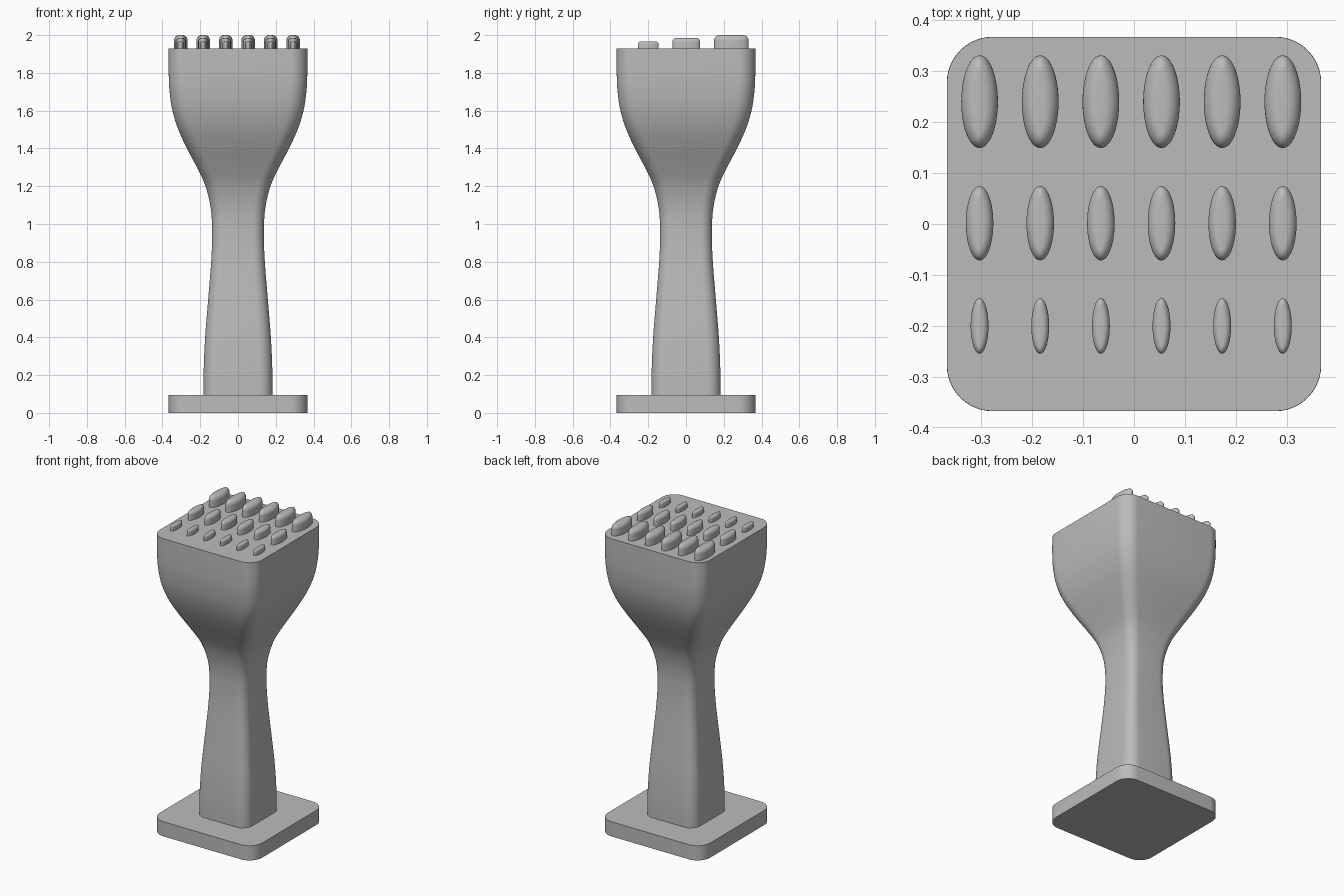
import bpy, bmesh, math

if "Cube" in bpy.data.objects:
    bpy.data.objects.remove(bpy.data.objects["Cube"], do_unlink=True)

GREY = (0.5, 0.5, 0.5, 1)
mat = bpy.data.materials.new("plain grey")
mat.use_nodes = True
mat.diffuse_color = GREY
mat.node_tree.nodes["Principled BSDF"].inputs["Base Color"].default_value = GREY


def rounded_square(half, radius, z, steps=10):
    """Ring of points around a square with rounded corners."""
    ring = []
    for corner in range(4):
        mid = math.radians(45 + 90 * corner)
        cx = math.copysign(half - radius, math.cos(mid))
        cy = math.copysign(half - radius, math.sin(mid))
        for i in range(steps + 1):
            a = math.pi / 2 * (corner + i / steps)
            ring.append((cx + radius * math.cos(a), cy + radius * math.sin(a), z))
    return ring


def ellipse(cx, cy, rx, ry, z, steps=40):
    angles = [math.tau * i / steps for i in range(steps)]
    return [(cx + rx * math.cos(a), cy + ry * math.sin(a), z) for a in angles]


def loft(name, rings, angle=40):
    """Skin a stack of rings, cap both ends and shade it smooth."""
    bm = bmesh.new()
    loops = [[bm.verts.new(p) for p in ring] for ring in rings]
    n = len(loops[0])
    for low, high in zip(loops, loops[1:]):
        for i in range(n):
            j = (i + 1) % n
            bm.faces.new((low[i], low[j], high[j], high[i]))
    bm.faces.new(loops[0][::-1])
    bm.faces.new(loops[-1])
    mesh = bpy.data.meshes.new(name)
    bm.to_mesh(mesh)
    bm.free()
    mesh.materials.append(mat)
    obj = bpy.data.objects.new(name, mesh)
    bpy.context.collection.objects.link(obj)
    bpy.ops.object.select_all(action="DESELECT")
    obj.select_set(True)
    bpy.context.view_layer.objects.active = obj
    bpy.ops.object.shade_smooth_by_angle(angle=math.radians(angle))
    return obj


def smooth_profile(keys, steps=5):
    """Spline through (height, half width, corner radius) keys."""
    padded = [keys[0]] + keys + [keys[-1]]
    out = []
    for a, b, c, d in zip(padded, padded[1:], padded[2:], padded[3:]):
        for s in range(steps):
            t = s / steps
            out.append([0.5 * (2 * q + (r - p) * t + (2 * p - 5 * q + 4 * r - s4) * t ** 2
                               + (3 * q - p - 3 * r + s4) * t ** 3)
                        for p, q, r, s4 in zip(a, b, c, d)])
    return out + [keys[-1]]


# Square foot plate
loft("foot_plate", [rounded_square(0.367, 0.09, z) for z in (0, 0.095)])

# Flared handle and head in one skin
keys = [(0.09, 0.183, 0.07), (0.22, 0.182, 0.07), (0.4, 0.174, 0.068), (0.6, 0.158, 0.064),
        (0.8, 0.142, 0.06), (0.95, 0.137, 0.06), (1.08, 0.144, 0.062), (1.2, 0.172, 0.066),
        (1.3, 0.218, 0.072), (1.4, 0.270, 0.078), (1.5, 0.316, 0.084), (1.6, 0.347, 0.088),
        (1.7, 0.362, 0.09), (1.8, 0.367, 0.09), (1.93, 0.367, 0.09)]
loft("handle_and_head", [rounded_square(h, r, z) for z, h, r in smooth_profile(keys)])

# Three rows of oval studs with rounded tops, growing towards the back
rows = [("small", -0.2, 0.0175, 0.0545, 1.966, 0.014),
        ("medium", 0.0015, 0.027, 0.073, 1.985, 0.021),
        ("large", 0.24, 0.036, 0.091, 2.0, 0.029)]
for size, y, rx, ry, top, fillet in rows:
    for column in range(6):
        x = -0.303 + 0.119 * column
        rings = [ellipse(x, y, rx, ry, 1.925)]
        for i in range(9):
            a = math.pi / 2 * i / 8
            inset = fillet * (1 - math.cos(a))
            rings.append(ellipse(x, y, rx - inset, ry - inset,
                                 top - fillet + fillet * math.sin(a)))
        loft(f"{size}_stud_{column + 1}", rings, 60)
